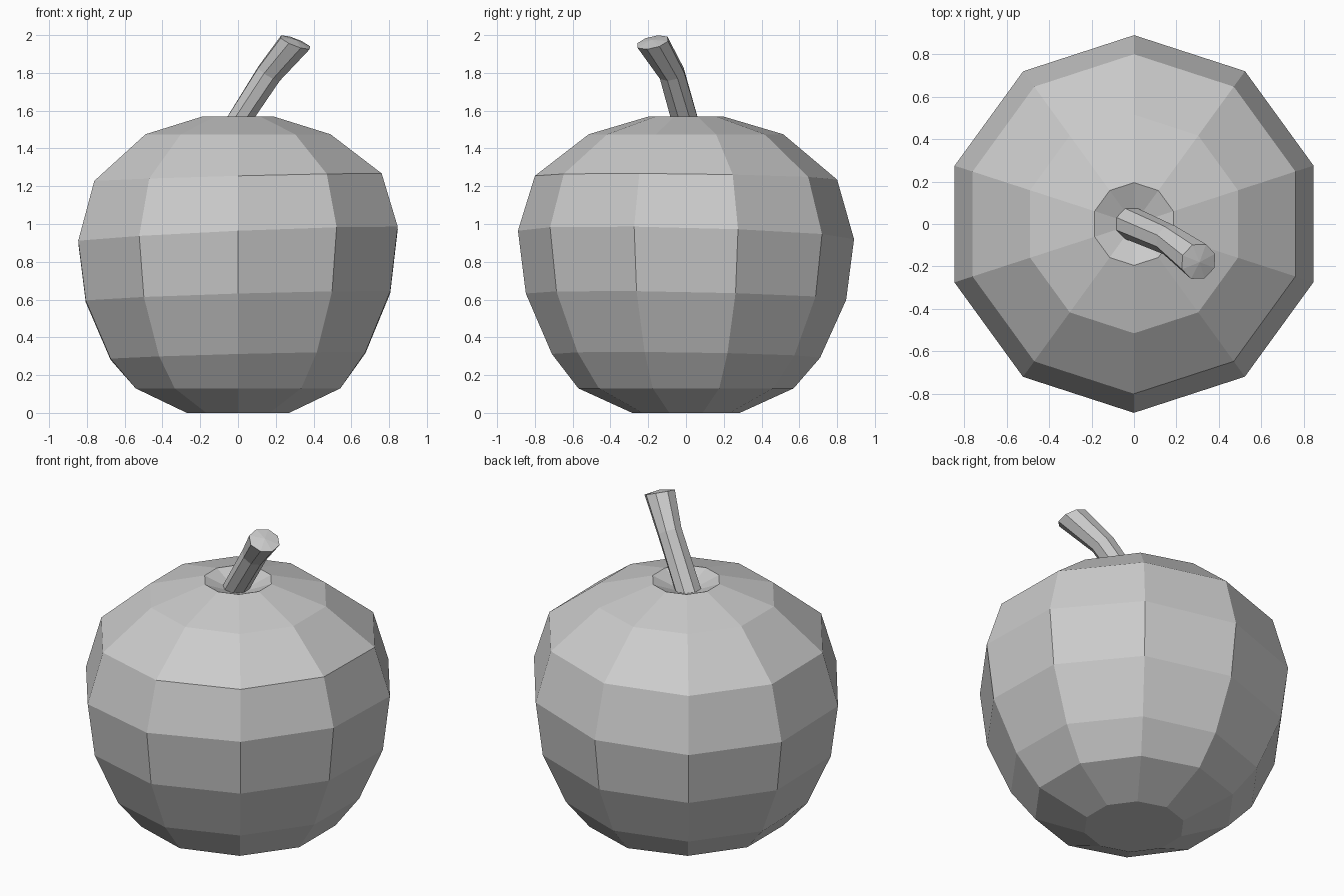
import bpy, bmesh, math
from mathutils import Vector

if "Cube" in bpy.data.objects:
    bpy.data.objects.remove(bpy.data.objects["Cube"])


def loft(name, rings, sides, offset, end_point=None):
    """Skin a stack of (centre, normal, radius) rings; flat base, pointed end."""
    bm = bmesh.new()
    loops = []
    for centre, normal, radius in rings:
        turn = Vector((0, 0, 1)).rotation_difference(Vector(normal).normalized())
        loop = []
        for i in range(sides):
            a = offset + 2 * math.pi * i / sides
            p = Vector((math.cos(a), math.sin(a), 0)) * radius
            loop.append(bm.verts.new(Vector(centre) + turn @ p))
        loops.append(loop)
    for low, high in zip(loops, loops[1:]):
        for i in range(sides):
            j = (i + 1) % sides
            bm.faces.new((low[i], low[j], high[j], high[i]))
    bm.faces.new(loops[0][::-1])
    tip = bm.verts.new(end_point)
    for i in range(sides):
        bm.faces.new((loops[-1][i], loops[-1][(i + 1) % sides], tip))
    bmesh.ops.recalc_face_normals(bm, faces=bm.faces)
    mesh = bpy.data.meshes.new(name)
    bm.to_mesh(mesh)
    bm.free()
    obj = bpy.data.objects.new(name, mesh)
    bpy.context.collection.objects.link(obj)
    return obj


# Fruit body: ten sides, middle rings slightly tilted, dimple on top
profile = [  # radius, height, slope in x, slope in y
    (0.285, 0.00, 0, 0),
    (0.57, 0.13, 0, 0),
    (0.71, 0.302, 0.026, -0.014),
    (0.848, 0.615, 0.030, -0.020),
    (0.89, 0.942, 0.044, -0.025),
    (0.80, 1.245, 0.026, -0.0125),
    (0.515, 1.475, 0, 0),
    (0.195, 1.57, 0, 0),
]
body_rings = [((0, 0, z), (-sx, -sy, 1), r) for r, z, sx, sy in profile]
loft("fruit_body", body_rings, 10, math.pi / 2, (0, 0, 1.49))

# Stem: eight sides, bent, flaring to a slightly domed end
stem_rings = [
    ((-0.02, 0.005, 1.51), (0, 0, 1), 0.078),
    ((0.165, -0.075, 1.797), (0.5, -0.22, 0.83), 0.072),
    ((0.304, -0.177, 1.962), (0.36, -0.22, 0.91), 0.089),
]
loft("stem", stem_rings, 8, math.pi / 8, (0.309, -0.18, 1.975))
